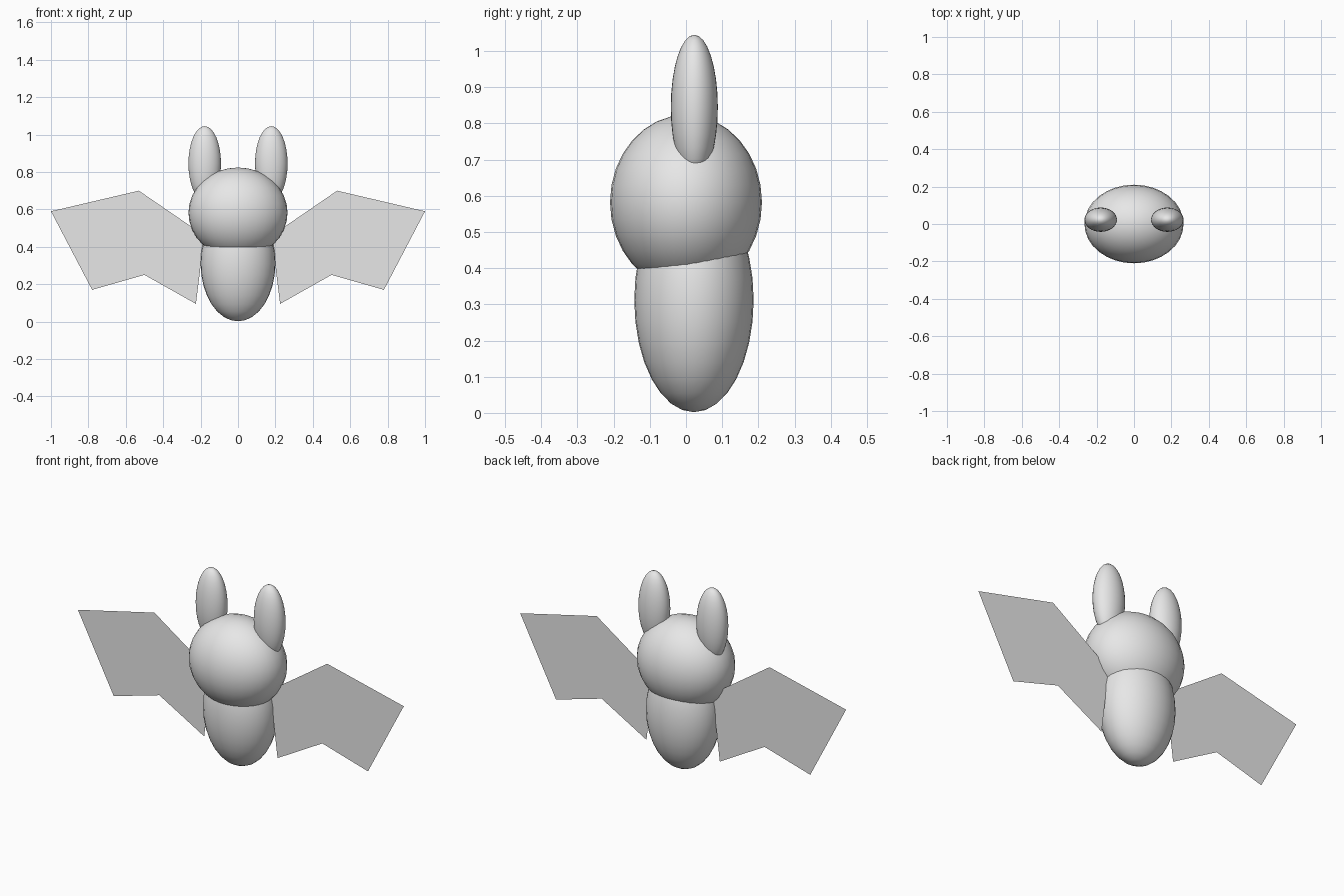
import bpy
import math

if "Cube" in bpy.data.objects:
    bpy.data.objects.remove(bpy.data.objects["Cube"])

# One plain colour for the whole model
grey = bpy.data.materials.new("light grey")
grey.diffuse_color = (0.8, 0.8, 0.8, 1.0)
grey.use_nodes = True
grey.node_tree.nodes["Principled BSDF"].inputs["Base Color"].default_value = grey.diffuse_color


def ellipsoid(name, centre, radii):
    bpy.ops.mesh.primitive_uv_sphere_add(segments=32, ring_count=16, radius=1, location=centre)
    ob = bpy.context.object
    ob.name = name
    ob.scale = radii
    bpy.ops.object.transform_apply(location=False, rotation=False, scale=True)
    bpy.ops.object.shade_smooth_by_angle(angle=math.radians(40))
    ob.data.materials.append(grey)
    return ob


def flat_wing(name, side, y):
    # Outline runs from the root, along the top to the tip, back along the scalloped edge
    outline = [(0.18, 0.46), (0.53, 0.70), (1.0, 0.59),
               (0.78, 0.17), (0.50, 0.25), (0.225, 0.095)]
    verts = [(side * x, y, z) for x, z in outline]
    face = list(range(len(verts)))
    if side > 0:
        face.reverse()
    mesh = bpy.data.meshes.new(name)
    mesh.from_pydata(verts, [], [face])
    mesh.materials.append(grey)
    ob = bpy.data.objects.new(name, mesh)
    bpy.context.collection.objects.link(ob)
    return ob


# Body and head
ellipsoid("body", (0, 0.022, 0.312), (0.20, 0.165, 0.31))
ellipsoid("head", (0, 0, 0.582), (0.265, 0.21, 0.242))

# Paired ears and wings
for side, label in ((-1, "left"), (1, "right")):
    ellipsoid(label + "_ear", (side * 0.178, 0.023, 0.845), (0.087, 0.065, 0.20))
    flat_wing(label + "_wing", side, 0.025)
